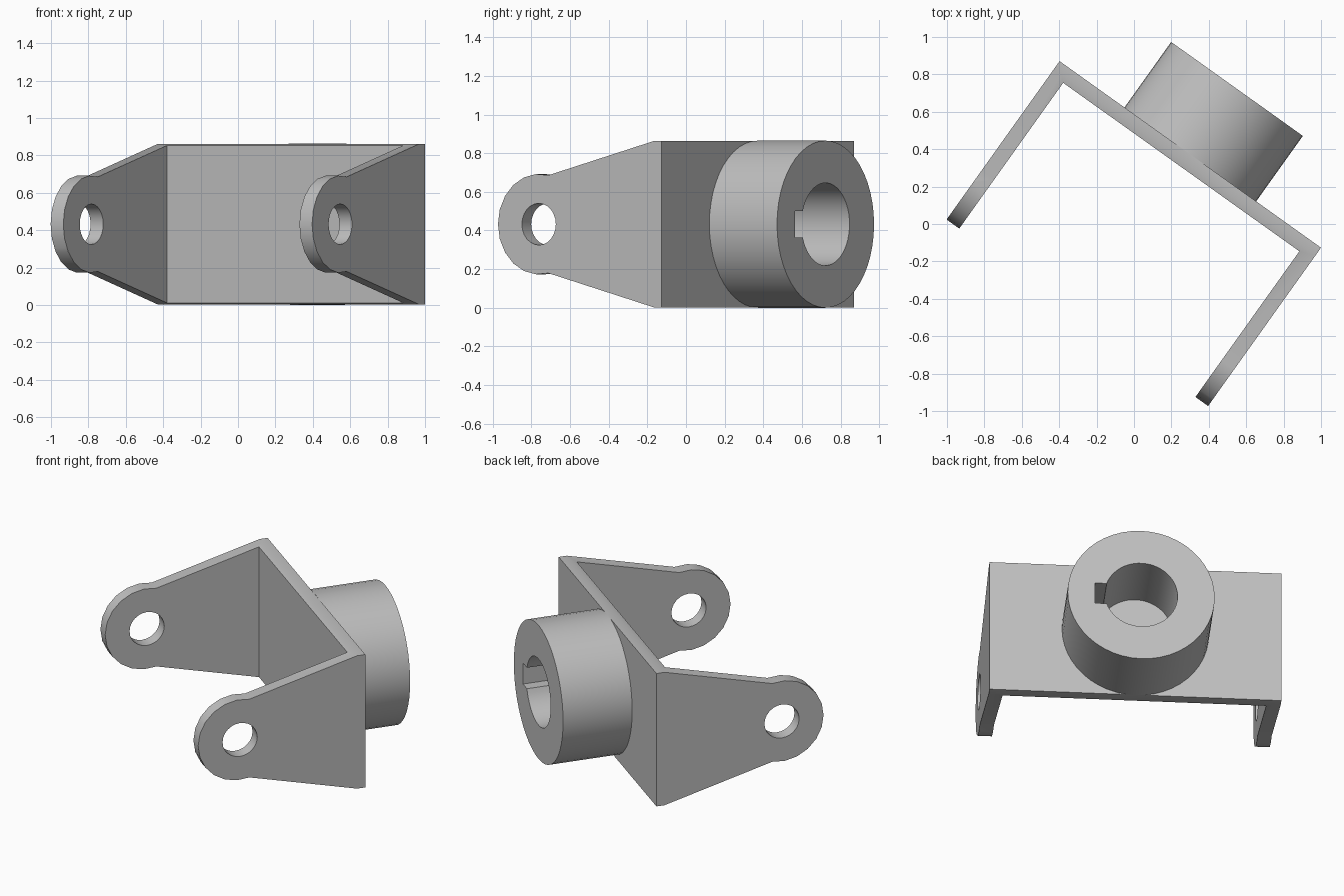
import bpy, bmesh, math
from mathutils import Matrix, Vector

if "Cube" in bpy.data.objects:
    bpy.data.objects.remove(bpy.data.objects["Cube"], do_unlink=True)

WIDTH, ARM, THICK, HEIGHT = 1.717, 1.04, 0.083, 0.86
HUB_R, BORE_R, HUB_LEN = 0.4325, 0.214, 0.43
EYE_R, EYE_HOLE, EYE_Y = 0.26, 0.108, -0.78
KEY_HALF, KEY_REACH = 0.068, 0.272
MID = HUB_R                      # height of the hub and eye axes
PLACE = Matrix.Translation((0.301, 0.372, 0)) @ Matrix.Rotation(math.radians(-35.5), 4, "Z")

steel = bpy.data.materials.new("plain grey")
steel.use_nodes = True
grey = (0.52, 0.52, 0.52, 1)
steel.diffuse_color = grey
steel.node_tree.nodes["Principled BSDF"].inputs["Base Color"].default_value = grey


def arc(cx, cy, r, start, end, n):
    """Points from start to end angle, both included."""
    angles = [start + (end - start) * i / n for i in range(n + 1)]
    return [(cx + r * math.cos(a), cy + r * math.sin(a)) for a in angles]


def prism(name, loops, lo, hi, axes):
    """Extrude an outline with holes from lo to hi; axes gives the frame."""
    bm = bmesh.new()
    a, b, c = (Vector(v) for v in axes)
    for loop in loops:
        vs = [bm.verts.new(a * p + b * q + c * lo) for p, q in loop]
        for i, v in enumerate(vs):
            bm.edges.new((vs[i - 1], v))
    bmesh.ops.triangle_fill(bm, use_beauty=True, edges=bm.edges[:])
    out = bmesh.ops.extrude_face_region(bm, geom=bm.faces[:], use_keep_orig=True)
    moved = [g for g in out["geom"] if isinstance(g, bmesh.types.BMVert)]
    bmesh.ops.translate(bm, verts=moved, vec=c * (hi - lo))
    bmesh.ops.recalc_face_normals(bm, faces=bm.faces[:])
    mesh = bpy.data.meshes.new(name)
    bm.to_mesh(mesh)
    bm.free()
    mesh.materials.append(steel)
    obj = bpy.data.objects.new(name, mesh)
    bpy.context.collection.objects.link(obj)
    return obj


def activate(obj):
    bpy.ops.object.select_all(action="DESELECT")
    obj.select_set(True)
    bpy.context.view_layer.objects.active = obj


X, Y, Z = (1, 0, 0), (0, 1, 0), (0, 0, 1)
TURN = 2 * math.pi

# U-shaped bracket: back plate and two arms
w, t = WIDTH / 2, THICK
channel = [(-w, 0), (-w, -ARM), (t - w, -ARM), (t - w, -t),
           (w - t, -t), (w - t, -ARM), (w, -ARM), (w, 0)]
bracket = prism("bracket", [channel], MID - HEIGHT / 2, MID + HEIGHT / 2, (X, Y, Z))

# Side outline: arms taper on tangents to a rounded eye with a pin hole
run, rise = -t - EYE_Y, HEIGHT / 2
slope = math.atan2(rise, run) - math.asin(EYE_R / math.hypot(run, rise))
back = 0.2
flare = rise + (back + t) * math.tan(slope)
tip = arc(EYE_Y, MID, EYE_R, math.pi / 2 - slope, 1.5 * math.pi + slope, 12)
outline = [(back, MID - flare), (back, MID + flare)] + tip
pin_hole = arc(EYE_Y, MID, EYE_HOLE, 0, TURN, 24)[:-1]
cutter = prism("side_outline", [outline, pin_hole], -WIDTH, WIDTH, (Y, Z, X))
cutter.hide_render = True

activate(bracket)
mod = bracket.modifiers.new("taper", "BOOLEAN")
mod.operation, mod.solver, mod.object = "INTERSECT", "EXACT", cutter
bpy.ops.object.modifier_apply(modifier=mod.name)
bpy.data.objects.remove(cutter, do_unlink=True)

# Hub: thick ring with a keyed bore, closed by the back plate
rim = arc(0, MID, HUB_R, 0, TURN, 48)[:-1]
k = math.asin(KEY_HALF / BORE_R)
bore = arc(0, MID, BORE_R, k, TURN - k, 44)
bore += [(KEY_REACH, MID - KEY_HALF), (KEY_REACH, MID + KEY_HALF)]
hub = prism("hub", [rim, bore], 0, HUB_LEN, (X, Z, Y))

for part in (bracket, hub):
    part.data.transform(PLACE)
    activate(part)
    bpy.ops.object.shade_smooth_by_angle(angle=math.radians(30))
